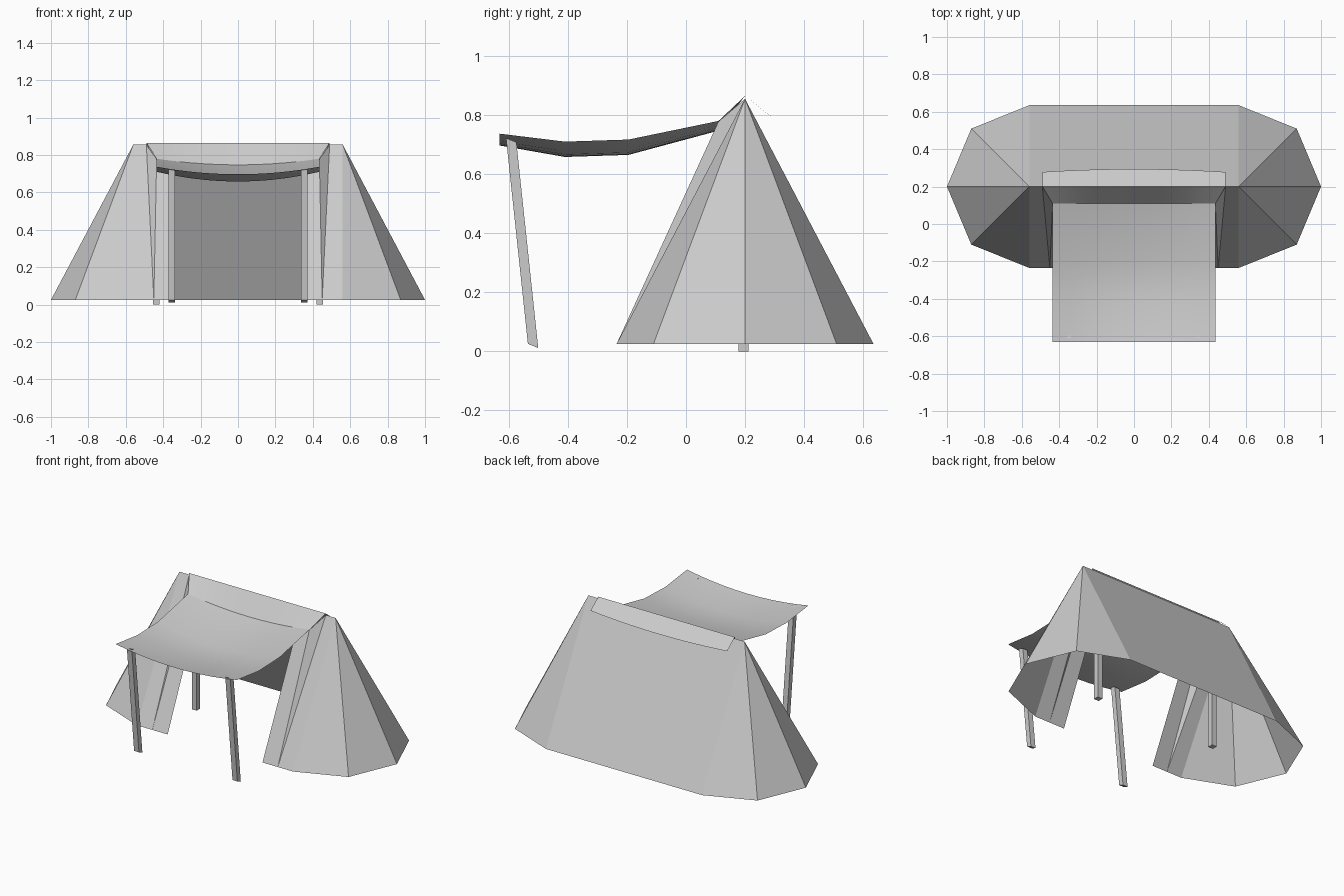
import bpy
from mathutils import Vector

cube = bpy.data.objects.get("Cube")
if cube:
    bpy.data.objects.remove(cube, do_unlink=True)

# One plain grey for cloth and poles
grey = bpy.data.materials.new("light_grey")
grey.use_nodes = True
grey.diffuse_color = (0.6, 0.6, 0.6, 1)
bsdf = next(n for n in grey.node_tree.nodes if n.type == 'BSDF_PRINCIPLED')
bsdf.inputs["Base Color"].default_value = grey.diffuse_color
bsdf.inputs["Roughness"].default_value = 0.8

RIDGE_Y, RIDGE_Z, HEM_Z = 0.2, 0.855, 0.025


def make(name, verts, faces, smooth=None):
    mesh = bpy.data.meshes.new(name)
    mesh.from_pydata(verts, [], faces)
    mesh.materials.append(grey)
    obj = bpy.data.objects.new(name, mesh)
    bpy.context.collection.objects.link(obj)
    if smooth:
        bpy.ops.object.select_all(action='DESELECT')
        obj.select_set(True)
        bpy.context.view_layer.objects.active = obj
        bpy.ops.object.shade_smooth_by_angle(angle=smooth)
    return obj


def mirrored(verts, faces, side):
    """Flip a part to the other side and keep its faces turned outward."""
    if side > 0:
        return verts, faces
    return [(-x, y, z) for x, y, z in verts], [f[::-1] for f in faces]


def sheet(name, rows, smooth=None):
    """Skin rows of points, each row running along +x, rows going to +y."""
    n = len(rows[0])
    faces = [(r * n + c, r * n + c + 1, (r + 1) * n + c + 1, (r + 1) * n + c)
             for r in range(len(rows) - 1) for c in range(n - 1)]
    return make(name, [p for row in rows for p in row], faces, smooth)


def post(name, bottom, top, size=0.035, slant=0.0):
    h = size / 2
    ring = [(-h, -h), (h, -h), (h, h), (-h, h)]
    verts = [tuple(Vector(end) + Vector((x, y, -y * slant)))
             for end in (bottom, top) for x, y in ring]
    faces = [(3, 2, 1, 0), (4, 5, 6, 7)]
    faces += [(i, (i + 1) % 4, (i + 1) % 4 + 4, i + 4) for i in range(4)]
    make(name, verts, faces)


# Back wall, hem to ridge
sheet("back_wall", [
    [(-0.56, RIDGE_Y, RIDGE_Z), (0.56, RIDGE_Y, RIDGE_Z)],
    [(-0.56, 0.635, HEM_Z), (0.56, 0.635, HEM_Z)]])

for side, label in ((1, "left"), (-1, "right")):
    # Half-cone end of the tent
    hem = [(0.56, -0.235), (0.87, -0.11), (1.0, 0.2), (0.87, 0.51), (0.56, 0.635)]
    verts = [(x, y, HEM_Z) for x, y in hem] + [(0.56, RIDGE_Y, RIDGE_Z)]
    make(label + "_end", *mirrored(verts, [(i, i + 1, 5) for i in range(4)], side))

    # Front flap, drawn forward at the top to meet the awning
    verts = [(0.56, -0.235, HEM_Z), (0.45, -0.235, HEM_Z), (0.34, -0.235, HEM_Z),
             (0.345, 0.11, 0.765), (0.435, 0.11, 0.778),
             (0.49, RIDGE_Y, RIDGE_Z), (0.56, RIDGE_Y, RIDGE_Z)]
    faces = [(0, 6, 5, 1), (1, 5, 4), (1, 4, 3, 2)]
    faces = [f[::-1] for f in faces]
    make(label + "_front_flap", *mirrored(verts, faces, side), smooth=0.6)

    # Leaning awning post and upright ridge post
    post(label + "_awning_post", (side * 0.353, -0.518, 0.018),
         (side * 0.353, -0.592, 0.715), slant=0.4)
    post(label + "_ridge_post", (side * 0.438, 0.195, 0), (side * 0.438, 0.195, 0.82))

# Sagging awning: each station gives y, edge height and sag in the middle
STEPS = 10
across = [2 * i / STEPS - 1 for i in range(STEPS + 1)]


def sagging_row(half, y, z, sag):
    return [(t * half, y, z - sag * (1 - t * t)) for t in across]


stations = [(-0.632, 0.737, 0.04), (-0.41, 0.71, 0.052),
            (-0.195, 0.717, 0.052), (0.11, 0.78, 0.033)]
sheet("awning", [sagging_row(0.435, *s) for s in stations], smooth=0.6)

# Cloth lapped over the ridge, front and back
front_lap = sagging_row(0.435, 0.11, 0.78, 0.033)
ridge = sagging_row(0.49, RIDGE_Y, 0.865, 0)
back_lap = [(t * 0.49, 0.278 + 0.016 * (1 - t * t), 0.803 - 0.012 * (1 - t * t))
            for t in across]
sheet("ridge_lap", [front_lap, ridge, back_lap], smooth=0.6)
